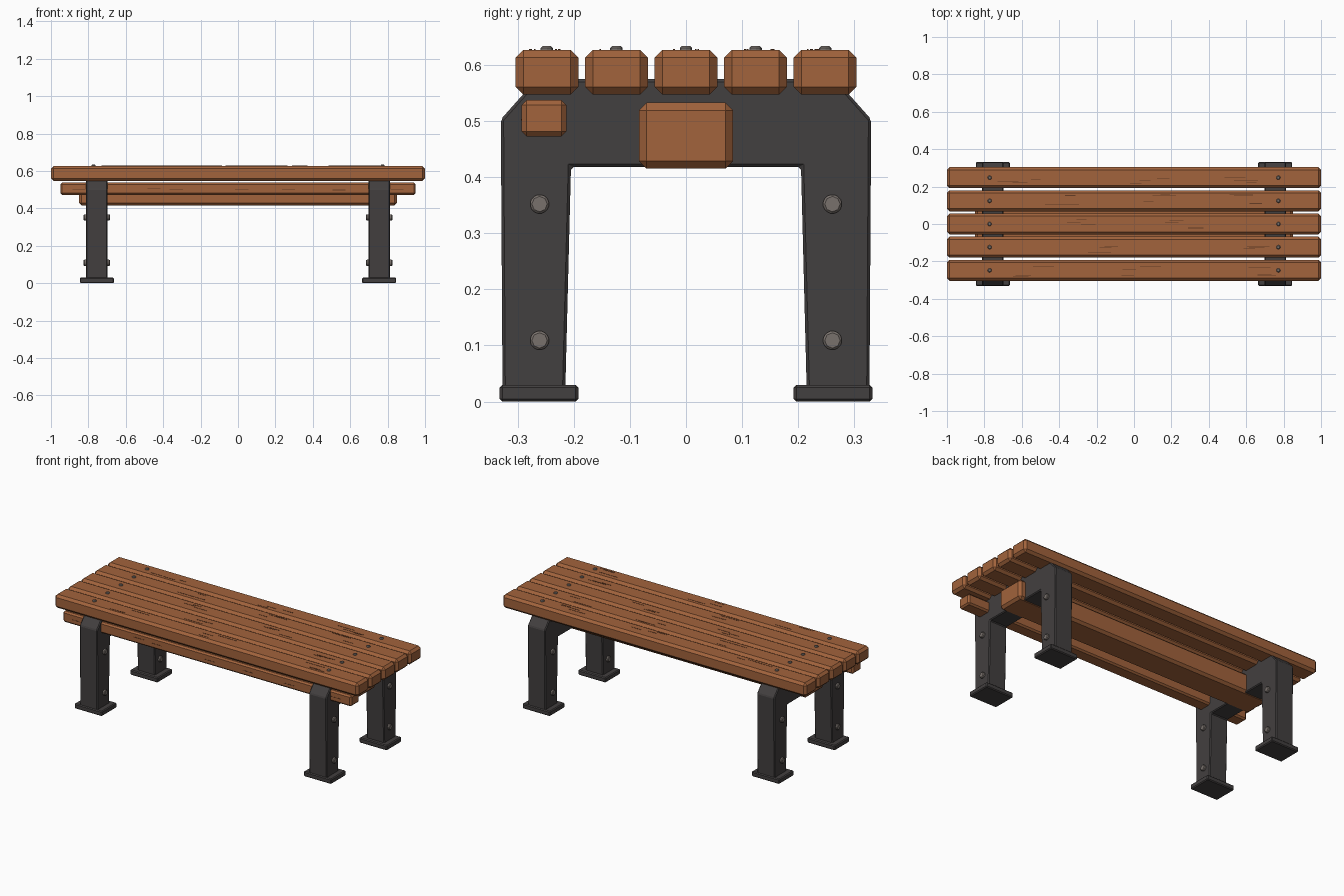
import bpy, bmesh, math, random

random.seed(4)
cube = bpy.data.objects.get("Cube")
if cube:
    bpy.data.objects.remove(cube, do_unlink=True)


def material(name, colour):
    m = bpy.data.materials.new(name)
    m.use_nodes = True
    m.diffuse_color = (*colour, 1)
    m.node_tree.nodes["Principled BSDF"].inputs["Base Color"].default_value = (*colour, 1)
    return m


WOOD = material("warm wood", (0.36, 0.125, 0.045))
GRAIN = material("dark wood grain", (0.13, 0.045, 0.018))
STEEL = material("dark steel", (0.055, 0.05, 0.05))
BOLT = material("grey bolt metal", (0.19, 0.165, 0.15))


def finish(name, bm, mat, bevel=0):
    bmesh.ops.recalc_face_normals(bm, faces=bm.faces)
    mesh = bpy.data.meshes.new(name)
    bm.to_mesh(mesh)
    bm.free()
    mesh.materials.append(mat)
    obj = bpy.data.objects.new(name, mesh)
    bpy.context.collection.objects.link(obj)
    if bevel:
        mod = obj.modifiers.new("chamfer", "BEVEL")
        mod.width, mod.segments = bevel, 1
        mod.limit_method, mod.angle_limit = "ANGLE", math.radians(25)
    return obj


def box(name, centre, size, mat, bevel=0):
    bm = bmesh.new()
    bmesh.ops.create_cube(bm, size=1)
    bmesh.ops.scale(bm, vec=size, verts=bm.verts)
    bmesh.ops.translate(bm, vec=centre, verts=bm.verts)
    return finish(name, bm, mat, bevel)


def bolt(name, centre, radius, length, along_x=False):
    bm = bmesh.new()
    bmesh.ops.create_cone(bm, cap_ends=True, segments=8, radius1=radius,
                          radius2=radius, depth=length)
    obj = finish(name, bm, BOLT, 0.004)
    obj.location = centre
    obj.rotation_euler = (0, math.pi / 2 if along_x else 0, math.pi / 8 if not along_x else 0)
    return obj


# Seat slats with their grain marks
grain_spots = [(-0.55, 0.02, 0.65), (-0.18, 0.6), (-0.25, 0.25),
               (-0.35, 0.13, 0.6), (-0.6, 0.08, 0.6)]
for i, spots in enumerate(grain_spots):
    y = (i - 2) * 0.124
    box("seat_slat", (0, y, 0.587), (2, 0.112, 0.08), WOOD, 0.014)
    for x in spots:
        for k in range(3):
            box("slat_grain", (x + random.uniform(-0.08, 0.08), y + random.uniform(-0.035, 0.035), 0.627),
                (random.uniform(0.05, 0.13), 0.003, 0.002), GRAIN)

# Lower rails
box("centre_beam", (0, 0, 0.474), (1.7, 0.168, 0.118), WOOD, 0.014)
box("front_rail", (0, -0.253, 0.505), (1.9, 0.08, 0.065), WOOD, 0.009)
for x in (-0.85, -0.45, -0.33, 0.02, 0.27, 0.54, 0.85):
    box("rail_grain", (x, -0.293, 0.503 + random.uniform(-0.005, 0.005)),
        (0.07, 0.002, 0.003), GRAIN)

# Half of the frame outline, mirrored to a full arch
half = [(0.205, 0.418), (0.215, 0.025), (0.327, 0.025), (0.33, 0.503), (0.266, 0.575)]
outline = half + [(-y, z) for y, z in reversed(half)]

for side, label in ((1, "left"), (-1, "right")):
    cx = side * 0.755
    # Steel arch
    bm = bmesh.new()
    face = bm.faces.new([bm.verts.new((cx - 0.058, y, z)) for y, z in outline])
    ext = bmesh.ops.extrude_face_region(bm, geom=[face])
    verts = [v for v in ext["geom"] if isinstance(v, bmesh.types.BMVert)]
    bmesh.ops.translate(bm, vec=(0.116, 0, 0), verts=verts)
    finish(label + "_frame", bm, STEEL, 0.005)

    # Feet and the bolts through each leg
    for s in (1, -1):
        box(label + "_foot", (cx, s * 0.262, 0.015), (0.182, 0.14, 0.03), STEEL, 0.005)
        for z in (0.109, 0.352):
            bolt(label + "_leg_bolt", (cx, s * 0.261, z), 0.018, 0.14, True)

    # Bolts through the slats
    for i in range(5):
        bolt(label + "_slat_bolt", (side * 0.772, (i - 2) * 0.124, 0.626), 0.012, 0.016)
